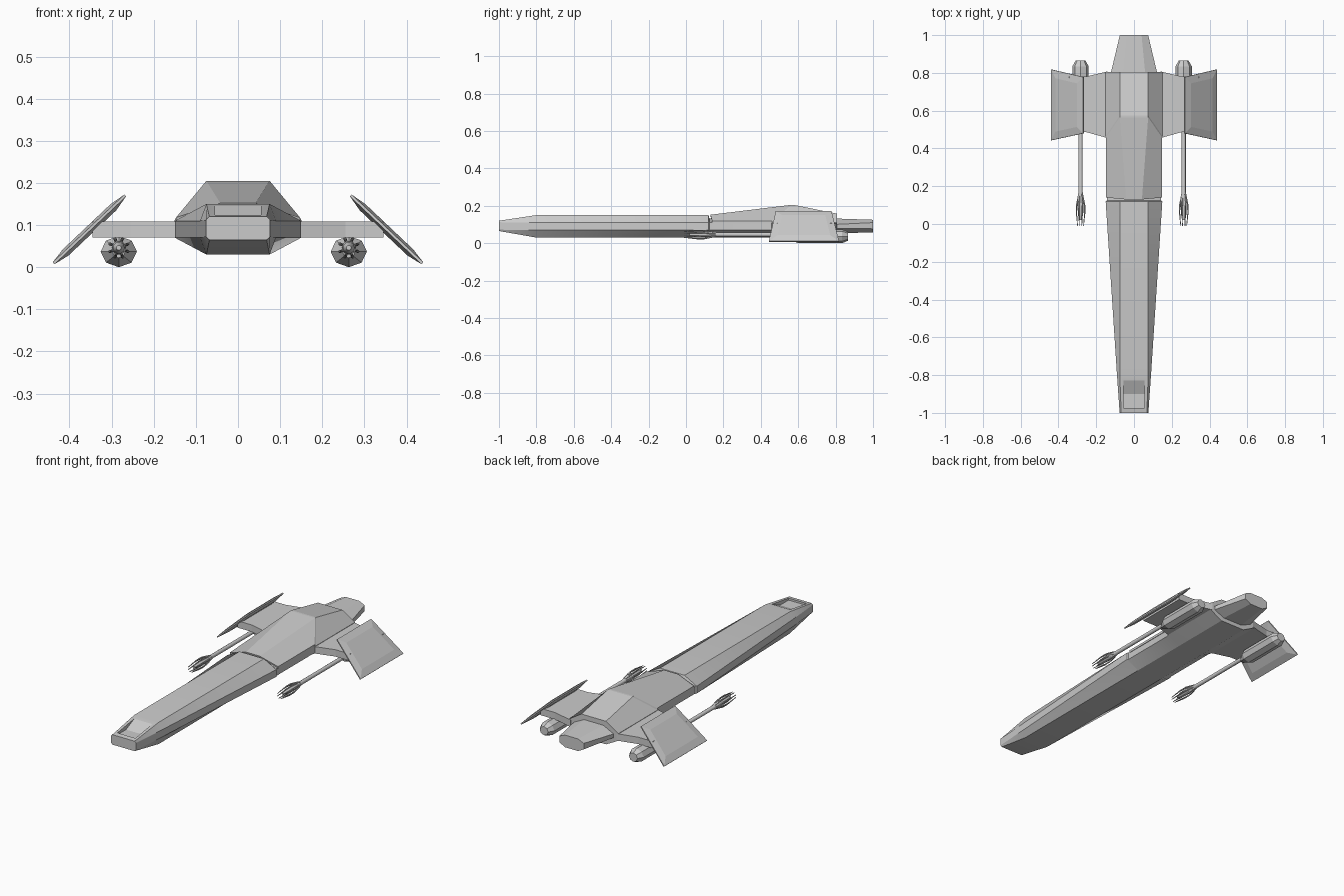
import bpy, bmesh, math
from mathutils import Vector

if "Cube" in bpy.data.objects:
    bpy.data.objects.remove(bpy.data.objects["Cube"])


def loft(name, rings, smooth=None):
    """Skin a list of equal-length point rings and cap both ends."""
    bm = bmesh.new()
    vr = [[bm.verts.new(p) for p in r] for r in rings]
    n = len(rings[0])
    for a, b in zip(vr, vr[1:]):
        for i in range(n):
            j = (i + 1) % n
            bm.faces.new((a[i], a[j], b[j], b[i]))
    bm.faces.new(vr[0])
    bm.faces.new(vr[-1])
    bmesh.ops.recalc_face_normals(bm, faces=bm.faces)
    me = bpy.data.meshes.new(name)
    bm.to_mesh(me)
    bm.free()
    ob = bpy.data.objects.new(name, me)
    bpy.context.collection.objects.link(ob)
    if smooth:
        bpy.ops.object.select_all(action='DESELECT')
        ob.select_set(True)
        bpy.context.view_layer.objects.active = ob
        bpy.ops.object.shade_smooth_by_angle(angle=math.radians(smooth))
    return ob


def octagon(y, half_flat, w, top, bottom, hi=0.11, lo=0.07):
    """Hull cross-section: flat top and bottom, upright sides."""
    right = [(half_flat, y, top), (w, y, hi), (w, y, lo), (half_flat, y, bottom)]
    return right + [(-x, yy, z) for x, yy, z in reversed(right)]


def ring(x, y, z, rx, rz, n, turn=0):
    return [(x + rx * math.cos(turn + 2 * math.pi * i / n), y,
             z + rz * math.sin(turn + 2 * math.pi * i / n)) for i in range(n)]


def mirror_x(ob):
    m = ob.modifiers.new("Mirror", 'MIRROR')
    m.use_axis[0] = True


# Long tapered hull, stepping in slightly beneath the rear cowling
hull = loft("hull", [
    octagon(-1.0, 0.068, 0.076, 0.12, 0.065, 0.112, 0.072),
    octagon(-0.8, 0.075, 0.09, 0.15, 0.03),
    octagon(0.12, 0.075, 0.15, 0.15, 0.03),
    octagon(0.125, 0.075, 0.144, 0.132, 0.03),
    octagon(0.44, 0.075, 0.144, 0.132, 0.03),
    octagon(0.46, 0.075, 0.15, 0.14, 0.03),
    octagon(0.805, 0.075, 0.15, 0.15, 0.03)], smooth=25)

# Nose cockpit recess: flat floor with a sloping back wall
profile = [(-0.975, 0.113), (-0.9, 0.113), (-0.828, 0.146), (-0.828, 0.2), (-0.975, 0.2)]
cutter = loft("cockpit_cutter", [[(x, y, z) for y, z in profile] for x in (-0.055, 0.055)])
cutter.hide_render = True
cutter.hide_viewport = True
cut = hull.modifiers.new("Cockpit", 'BOOLEAN')
cut.operation = 'DIFFERENCE'
cut.solver = 'EXACT'
cut.object = cutter


# Faceted cowling rising to a ridge and falling to the tail
def cowl(top, side, low):
    right = [top, side, (side[0], side[1], low)]
    return right + [(-x, y, z) for x, y, z in reversed(right)]


loft("rear_cowling", [
    cowl((0.042, 0.13, 0.152), (0.147, 0.14, 0.118), 0.105),
    cowl((0.075, 0.565, 0.205), (0.147, 0.46, 0.118), 0.105),
    cowl((0.075, 0.575, 0.205), (0.151, 0.465, 0.11), 0.10),
    cowl((0.075, 0.806, 0.158), (0.151, 0.806, 0.11), 0.10)])

# Tapered tail nozzle
loft("tail_nozzle", [
    octagon(0.79, 0.06, 0.125, 0.132, 0.052, 0.10, 0.08),
    octagon(1.0, 0.04, 0.075, 0.125, 0.058, 0.11, 0.077)])


# Wing plates
def wing_ring(x, y0, y1):
    return [(x, y0, 0.07), (x, y1, 0.07), (x, y1, 0.108), (x, y0, 0.108)]


mirror_x(loft("wing", [wing_ring(0.14, 0.455, 0.808),
                       wing_ring(0.255, 0.487, 0.78),
                       wing_ring(0.345, 0.487, 0.78)]))

# Slanted fins: trapezoid slabs with bevelled raised inner and outer faces
corners = [Vector(c) for c in ((0.268, 0.48, 0.17), (0.268, 0.778, 0.17),
                               (0.438, 0.818, 0.009), (0.438, 0.443, 0.009))]
mid = sum(corners, Vector()) / 4
normal = Vector((0.161, 0, 0.17)).normalized()


def fin_ring(inset, lift):
    out = []
    for i, c in enumerate(corners):
        along = (corners[i - 1] - c).normalized() + (corners[(i + 1) % 4] - c).normalized()
        out.append(c + along * inset + normal * lift)
    return out


mirror_x(loft("side_fin", [fin_ring(0.04, -0.011), fin_ring(0, -0.003),
                           fin_ring(0, 0.003), fin_ring(0.04, 0.009)]))

# Underslung guns: pod, barrel and clawed muzzle
for side, gx in (("left", -0.283), ("right", 0.263)):
    pod = [(0.55, 0.015, 0.015), (0.60, 0.043, 0.037), (0.835, 0.043, 0.037), (0.865, 0.026, 0.024)]
    loft(side + "_gun_pod", [ring(gx, y, 0.037, rx, rz, 8, math.pi / 8 * (y < 0))
                             for y, rx, rz in pod])
    barrel = [(0.02, 0.006), (0.05, 0.014), (0.13, 0.017), (0.17, 0.011), (0.60, 0.011)]
    loft(side + "_gun_barrel", [ring(gx, y, 0.046, r, r, 10) for y, r in barrel], smooth=40)
    for k in range(8):
        a = 2 * math.pi * (k + 0.5) / 8
        prong = [(0.16, 0.011, 0.003), (0.10, 0.023, 0.004), (0.06, 0.024, 0.0035), (-0.01, 0.017, 0.0018)]
        loft(f"{side}_gun_prong_{k}", [
            ring(gx + d * math.cos(a), y, 0.046 + d * math.sin(a), r, r, 5)
            for y, d, r in prong])
